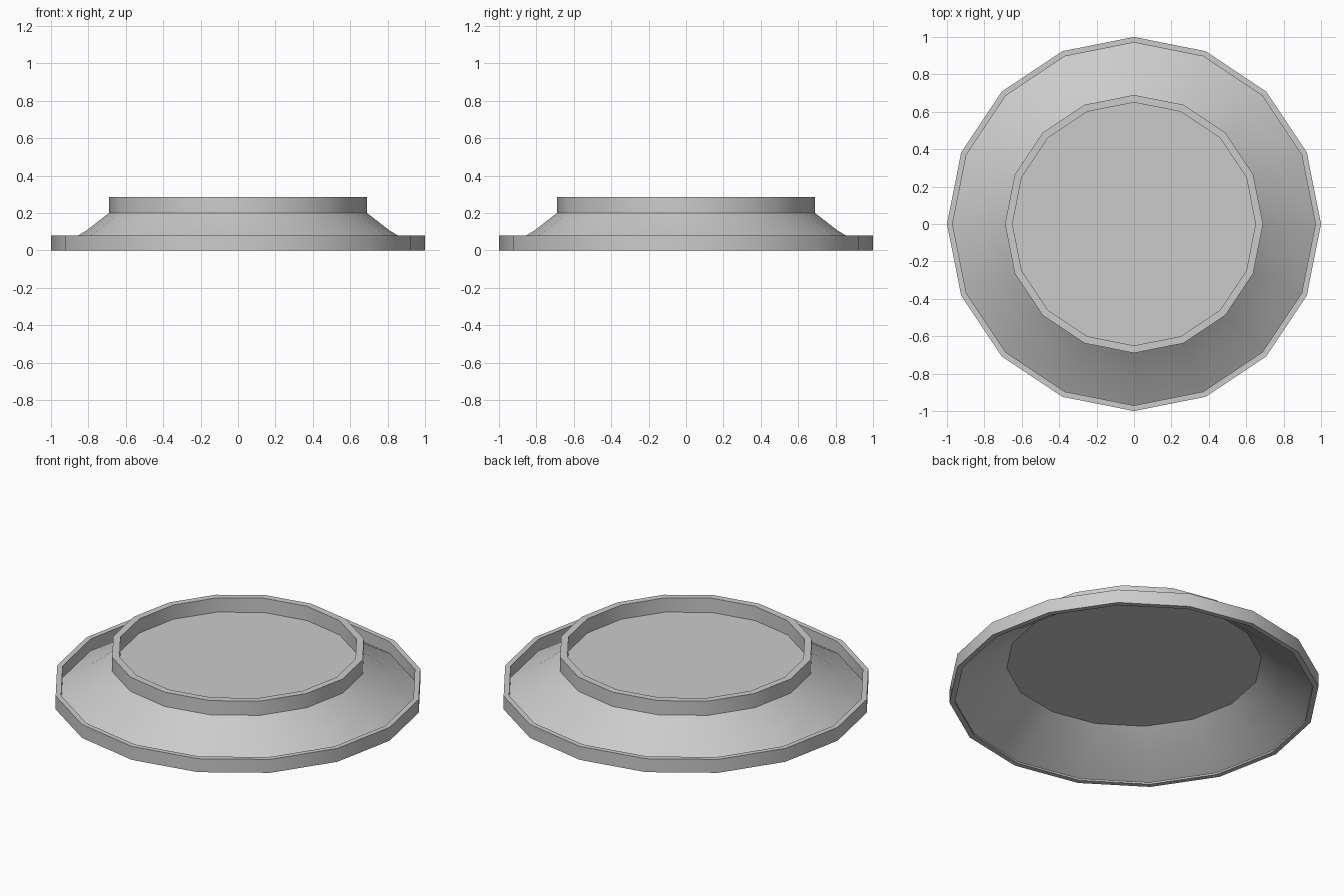
import bpy, bmesh, math

if "Cube" in bpy.data.objects:
    bpy.data.objects.remove(bpy.data.objects["Cube"])

SIDES = 16


def lathe(name, profile, closed):
    """Revolve (radius, z) points around z; a closed profile makes a solid ring."""
    bm = bmesh.new()
    rings = []
    for r, z in profile:
        rings.append([bm.verts.new((r * math.cos(2 * math.pi * i / SIDES),
                                    r * math.sin(2 * math.pi * i / SIDES), z))
                      for i in range(SIDES)])
    pairs = list(zip(rings, rings[1:]))
    if closed:
        pairs.append((rings[-1], rings[0]))
    for a, b in pairs:
        for i in range(SIDES):
            j = (i + 1) % SIDES
            bm.faces.new((a[i], a[j], b[j], b[i]))
    return finish(name, bm)


def finish(name, bm):
    mesh = bpy.data.meshes.new(name)
    bm.to_mesh(mesh)
    bm.free()
    obj = bpy.data.objects.new(name, mesh)
    bpy.context.collection.objects.link(obj)
    bpy.ops.object.select_all(action='DESELECT')
    obj.select_set(True)
    bpy.context.view_layer.objects.active = obj
    bpy.ops.object.shade_smooth_by_angle(angle=math.radians(30))
    return obj


def ring(name, outer, inner, z0, z1):
    return lathe(name, [(outer, z0), (outer, z1), (inner, z1), (inner, z0)], True)


# Thin upright bands
ring("outer_rim", 1.0, 0.97, 0.0, 0.08)
ring("inner_collar", 0.69, 0.65, 0.2, 0.285)

# Sloping flared skirt, slightly concave, open underneath
lathe("sloped_skirt", [(0.97, 0.01), (0.81, 0.107), (0.69, 0.2)], False)

# Flat plate recessed in the collar
bm = bmesh.new()
bmesh.ops.create_circle(bm, cap_ends=True, segments=SIDES, radius=0.65)
bmesh.ops.translate(bm, verts=bm.verts, vec=(0, 0, 0.2))
finish("centre_plate", bm)
